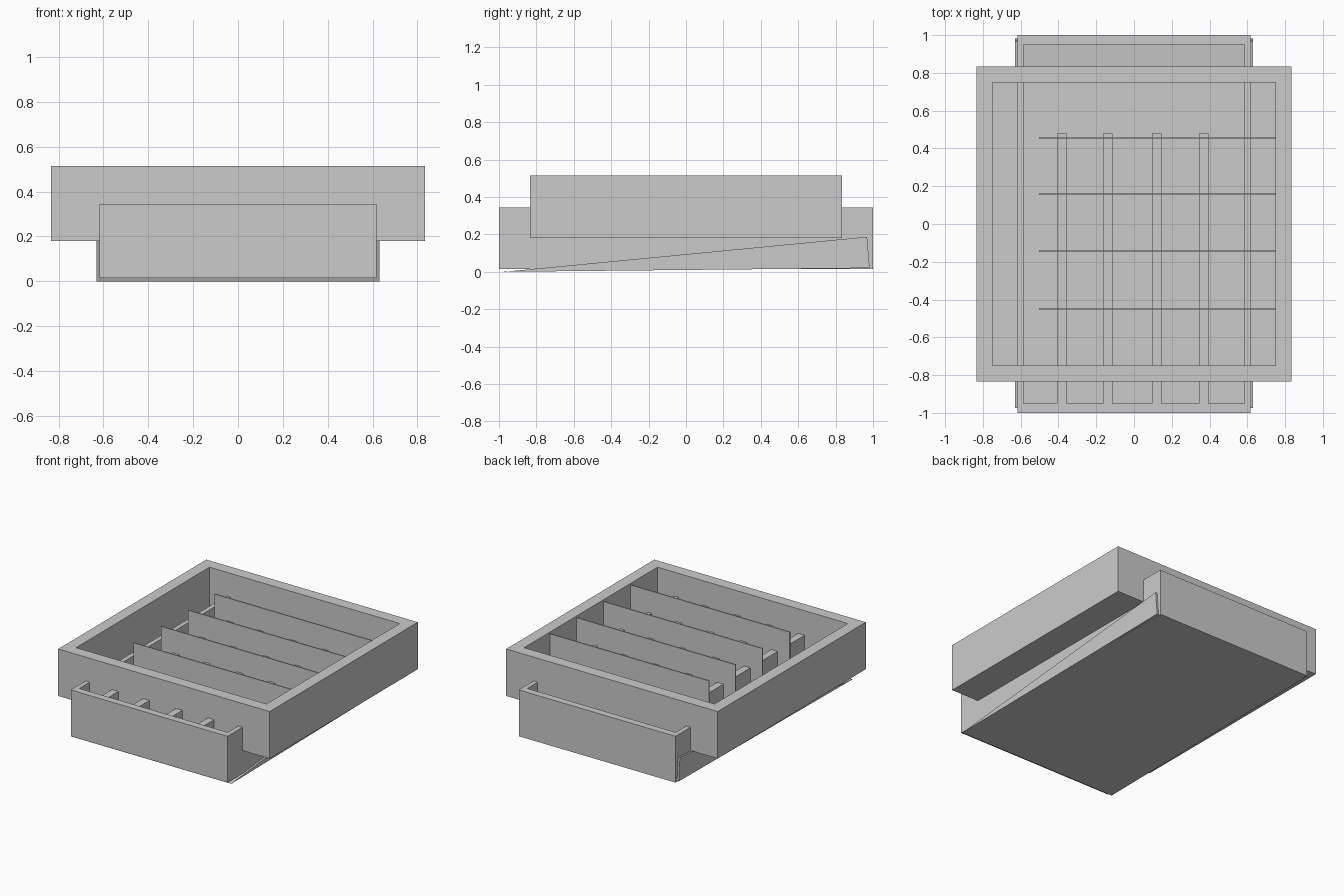
import bpy, bmesh

if "Cube" in bpy.data.objects:
    bpy.data.objects.remove(bpy.data.objects["Cube"])

def mesh_object(name, bm):
    bmesh.ops.recalc_face_normals(bm, faces=bm.faces)
    me = bpy.data.meshes.new(name)
    bm.to_mesh(me)
    bm.free()
    ob = bpy.data.objects.new(name, me)
    bpy.context.collection.objects.link(ob)
    return ob

def box(name, x0, x1, y0, y1, z0, z1):
    bm = bmesh.new()
    bmesh.ops.create_cube(bm, size=1)
    for v in bm.verts:
        v.co = (x1 if v.co.x > 0 else x0, y1 if v.co.y > 0 else y0, z1 if v.co.z > 0 else z0)
    return mesh_object(name, bm)

def tray(name, hx, hy, z0, z1, wall_x, wall_y, floor):
    """Open-topped box: inset the top face, then sink it to the floor."""
    ob = box(name, -hx, hx, -hy, hy, z0, z1)
    bm = bmesh.new()
    bm.from_mesh(ob.data)
    top = max(bm.faces, key=lambda f: f.calc_center_median().z)
    inner = bmesh.ops.extrude_discrete_faces(bm, faces=[top])["faces"][0]
    # flat rim
    for v in inner.verts:
        v.co.x *= (hx - wall_x) / hx
        v.co.y *= (hy - wall_y) / hy
    # inner walls and floor
    sunk = bmesh.ops.extrude_discrete_faces(bm, faces=[inner])["faces"][0]
    for v in sunk.verts:
        v.co.z = z0 + floor
    bmesh.ops.recalc_face_normals(bm, faces=bm.faces)
    bm.to_mesh(ob.data)
    bm.free()
    return ob

# Upper wide tray and lower long tray
tray("upper_tray", 0.833, 0.833, 0.18, 0.515, 0.083, 0.083, 0.03)
tray("lower_tray", 0.617, 1.0, 0.015, 0.345, 0.032, 0.05, 0.035)

# Sloped wedge under the lower tray
bm = bmesh.new()
profile = [(-0.975, 0.0), (0.982, 0.02), (0.968, 0.187)]
face = bm.faces.new([bm.verts.new((-0.63, y, z)) for y, z in profile])
ext = bmesh.ops.extrude_face_region(bm, geom=[face])["geom"]
bmesh.ops.translate(bm, vec=(1.26, 0, 0), verts=[g for g in ext if isinstance(g, bmesh.types.BMVert)])
mesh_object("wedge_base", bm)

# Lengthwise rails
for i, x in enumerate((-0.383, -0.14, 0.12, 0.37)):
    box(f"rail_{i + 1}", x - 0.025, x + 0.025, -0.95, 0.48, 0.05, 0.34)

# Thin crosswise dividers
for i, y in enumerate((-0.452, -0.145, 0.157, 0.457)):
    box(f"divider_{i + 1}", -0.503, 0.75, y - 0.004, y + 0.004, 0.18, 0.503)
